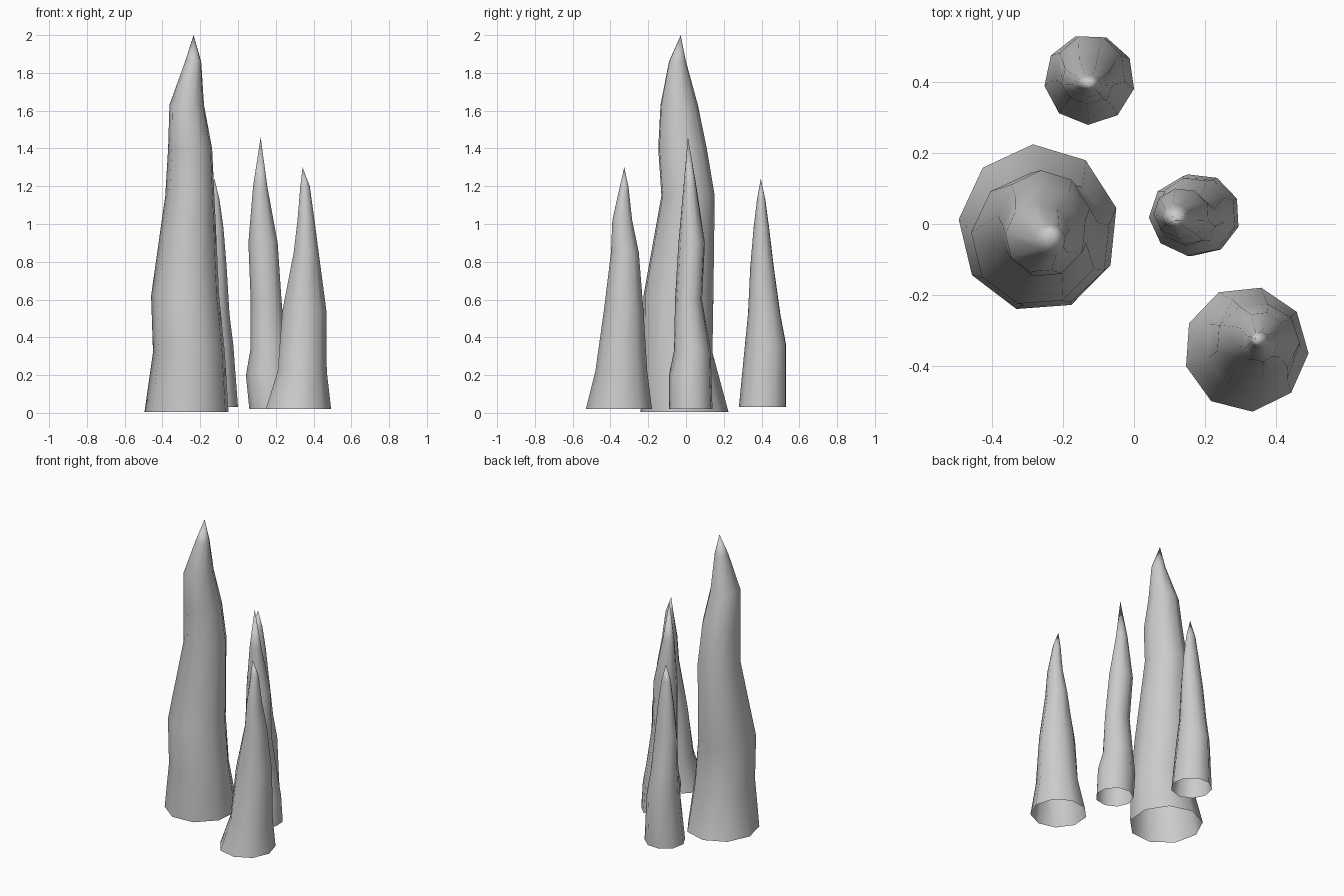
import bpy, bmesh
from math import cos, sin, radians

SIDES = 9


def spike(name, turn, rings, tip):
    """Open-bottomed rock spike; each ring is (z, x_min, x_max, y_min, y_max)."""
    unit = [(cos(radians(turn + i * 360 / SIDES)), sin(radians(turn + i * 360 / SIDES)))
            for i in range(SIDES)]
    lo = [min(p[k] for p in unit) for k in (0, 1)]
    hi = [max(p[k] for p in unit) for k in (0, 1)]
    bm = bmesh.new()
    loops = []
    for z, x0, x1, y0, y1 in rings:
        loops.append([bm.verts.new((x0 + (x1 - x0) * (u - lo[0]) / (hi[0] - lo[0]),
                                    y0 + (y1 - y0) * (v - lo[1]) / (hi[1] - lo[1]), z))
                      for u, v in unit])
    top = bm.verts.new(tip)
    for i in range(SIDES):
        j = (i + 1) % SIDES
        for a, b in zip(loops, loops[1:]):
            bm.faces.new((a[i], a[j], b[j], b[i]))
        bm.faces.new((loops[-1][i], loops[-1][j], top))
    for f in bm.faces:
        f.smooth = True
    mesh = bpy.data.meshes.new(name)
    bm.to_mesh(mesh)
    bm.free()
    bpy.context.collection.objects.link(bpy.data.objects.new(name, mesh))


# Tallest spike on the left
spike("large_stalagmite", 94, [
    (0.005, -0.495, -0.05, -0.24, 0.225),
    (0.32, -0.45, -0.07, -0.23, 0.14),
    (0.62, -0.46, -0.10, -0.225, 0.145),
    (1.15, -0.385, -0.125, -0.13, 0.152),
    (1.40, -0.37, -0.137, -0.147, 0.11),
    (1.63, -0.363, -0.18, -0.135, 0.063),
    (1.86, -0.28, -0.195, -0.09, 0.0)], (-0.235, -0.028, 2.0))

# Slender spike right of centre
spike("slender_stalagmite", 103, [
    (0.02, 0.06, 0.295, -0.09, 0.14),
    (0.20, 0.042, 0.285, -0.09, 0.135),
    (0.33, 0.065, 0.255, -0.063, 0.13),
    (0.60, 0.067, 0.23, -0.058, 0.085),
    (0.90, 0.055, 0.21, -0.04, 0.10),
    (1.20, 0.08, 0.155, -0.013, 0.055)], (0.12, 0.01, 1.46))

# Short spike at the back
spike("back_stalagmite", 68, [
    (0.03, -0.253, 0.0, 0.28, 0.53),
    (0.36, -0.225, -0.025, 0.312, 0.53),
    (0.52, -0.215, -0.045, 0.328, 0.50),
    (0.77, -0.205, -0.06, 0.34, 0.465),
    (0.98, -0.18, -0.077, 0.358, 0.44),
    (1.13, -0.16, -0.098, 0.376, 0.42)], (-0.125, 0.396, 1.24))

# Wide-footed spike at the front right
spike("front_stalagmite", 76, [
    (0.02, 0.147, 0.493, -0.53, -0.18),
    (0.22, 0.21, 0.47, -0.48, -0.205),
    (0.54, 0.235, 0.468, -0.435, -0.225),
    (0.85, 0.295, 0.427, -0.397, -0.25),
    (1.02, 0.315, 0.405, -0.39, -0.285),
    (1.20, 0.33, 0.38, -0.35, -0.305)], (0.342, -0.327, 1.30))
